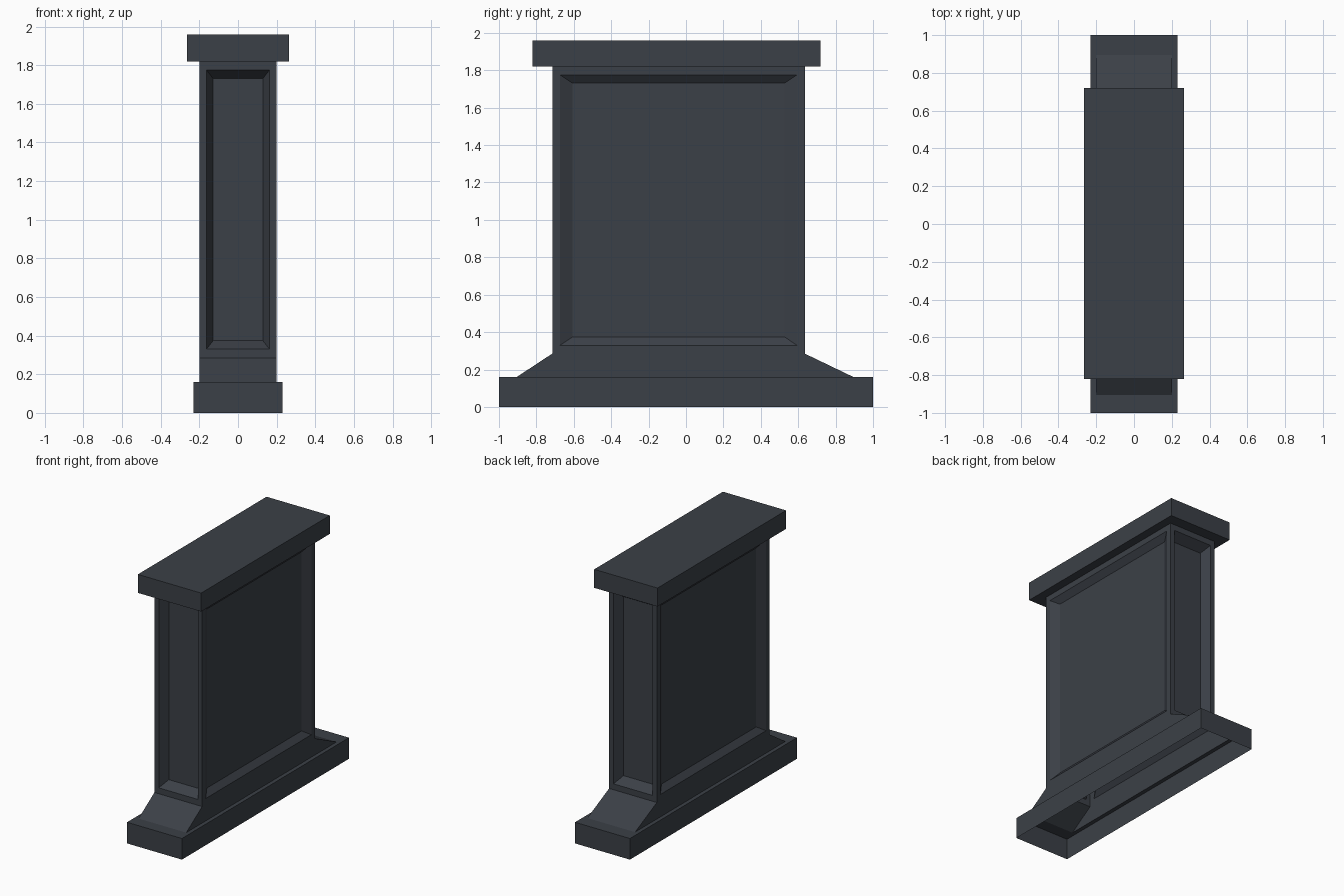
import bpy, bmesh
from mathutils import Vector

if "Cube" in bpy.data.objects:
    bpy.data.objects.remove(bpy.data.objects["Cube"])

slate = bpy.data.materials.new("dark_slate")
slate.diffuse_color = (0.044, 0.051, 0.063, 1)
slate.use_nodes = True
slate.node_tree.nodes["Principled BSDF"].inputs["Base Color"].default_value = slate.diffuse_color


def rings_object(name, rings, cap_top=False, detail=None):
    """Loft rectangles given as (half_x, y_min, y_max, z); ends stay open."""
    bm = bmesh.new()
    loops = [[bm.verts.new(p) for p in
              ((-hx, y0, z), (hx, y0, z), (hx, y1, z), (-hx, y1, z))]
             for hx, y0, y1, z in rings]
    walls = []
    for low, high in zip(loops, loops[1:]):
        walls.append([bm.faces.new((low[i], low[(i + 1) % 4],
                                    high[(i + 1) % 4], high[i]))
                      for i in range(4)])
    if cap_top:
        bm.faces.new(loops[-1])
    if detail:
        detail(bm, walls)
    bm.normal_update()
    mesh = bpy.data.meshes.new(name)
    bm.to_mesh(mesh)
    bm.free()
    mesh.materials.append(slate)
    obj = bpy.data.objects.new(name, mesh)
    bpy.context.collection.objects.link(obj)
    return obj


def recess_panels(bm, walls):
    """Sink a bevelled panel into each of the four upright walls."""
    for i, face in enumerate(walls[-1]):
        bm.normal_update()
        normal = face.normal.copy()
        on_end = i % 2 == 0
        # (side margin, slope width, depth) for narrow ends and broad sides
        margin, slope, depth = (0.037, 0.035, 0.07) if on_end else (0.042, 0.067, 0.036)
        for step, bottom, top, sink in ((margin, 0.045, 0.045, 0),
                                        (slope, 0.045, 0.045, depth)):
            bmesh.ops.inset_individual(bm, faces=[face], thickness=0.001)
            # place the new inner loop explicitly from its surrounding loop
            axis = 0 if on_end else 1
            lo = min(v.co[axis] for v in face.verts) - 0.001
            hi = max(v.co[axis] for v in face.verts) + 0.001
            z0 = min(v.co.z for v in face.verts) - 0.001
            z1 = max(v.co.z for v in face.verts) + 0.001
            mid, mid_z = (lo + hi) / 2, (z0 + z1) / 2
            for v in face.verts:
                v.co[axis] = lo + step if v.co[axis] < mid else hi - step
                v.co.z = z0 + bottom if v.co.z < mid_z else z1 - top
                v.co -= normal * sink


# Plinth: open underneath, with a ledge around the body
rings_object("plinth", [(0.23, -1, 1, 0), (0.23, -1, 1, 0.16),
                        (0.20, -0.905, 0.895, 0.16)])

# Body: flared foot and panelled upright walls
rings_object("panelled_body", [(0.20, -0.905, 0.895, 0.16),
                               (0.20, -0.715, 0.635, 0.285),
                               (0.20, -0.715, 0.635, 1.82)],
             detail=recess_panels)

# Top slab: overhanging underside, sides and top
rings_object("top_slab", [(0.20, -0.715, 0.635, 1.82),
                          (0.265, -0.82, 0.72, 1.82),
                          (0.265, -0.82, 0.72, 1.96)], cap_top=True)
